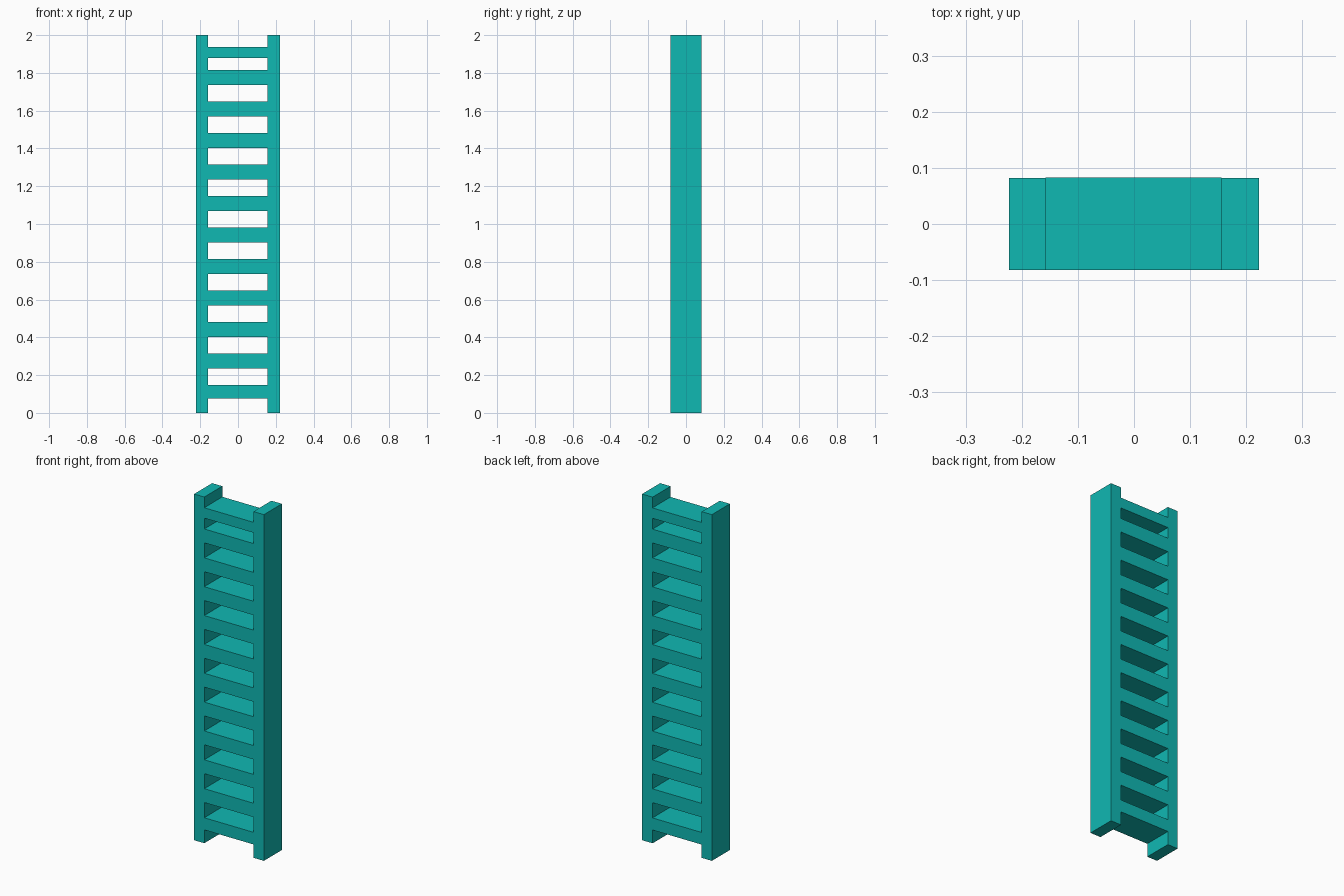
import bpy, bmesh

if "Cube" in bpy.data.objects:
    bpy.data.objects.remove(bpy.data.objects["Cube"])

teal = bpy.data.materials.new("teal")
teal.diffuse_color = (0.005, 0.48, 0.45, 1)
teal.use_nodes = True
teal.node_tree.nodes["Principled BSDF"].inputs["Base Color"].default_value = teal.diffuse_color


def box(name, x, y, z):
    """Box spanning the given (min, max) ranges."""
    bm = bmesh.new()
    bmesh.ops.create_cube(bm, size=1)
    for v in bm.verts:
        v.co = [r[0] if c < 0 else r[1] for c, r in zip(v.co, (x, y, z))]
    mesh = bpy.data.meshes.new(name)
    bm.to_mesh(mesh)
    bm.free()
    mesh.materials.append(teal)
    obj = bpy.data.objects.new(name, mesh)
    bpy.context.collection.objects.link(obj)
    return obj


LEFT, RIGHT, OUTER = -0.158, 0.156, 0.223
DEPTH = (-0.082, 0.082)
RUNG_DEPTH = (-0.082, 0.083)
PITCH = 0.1667

# Side rails
box("left_rail", (-OUTER, LEFT), DEPTH, (0, 2))
box("right_rail", (RIGHT, OUTER), DEPTH, (0, 2))

# Rungs: evenly spaced, with thinner ones at the bottom and top
spans = [(0.077, 0.147)]
spans += [(0.235 + i * PITCH, 0.315 + i * PITCH) for i in range(10)]
spans += [(1.878, 1.938)]
for i, span in enumerate(spans, 1):
    box(f"rung_{i:02d}", (LEFT, RIGHT), RUNG_DEPTH, span)
